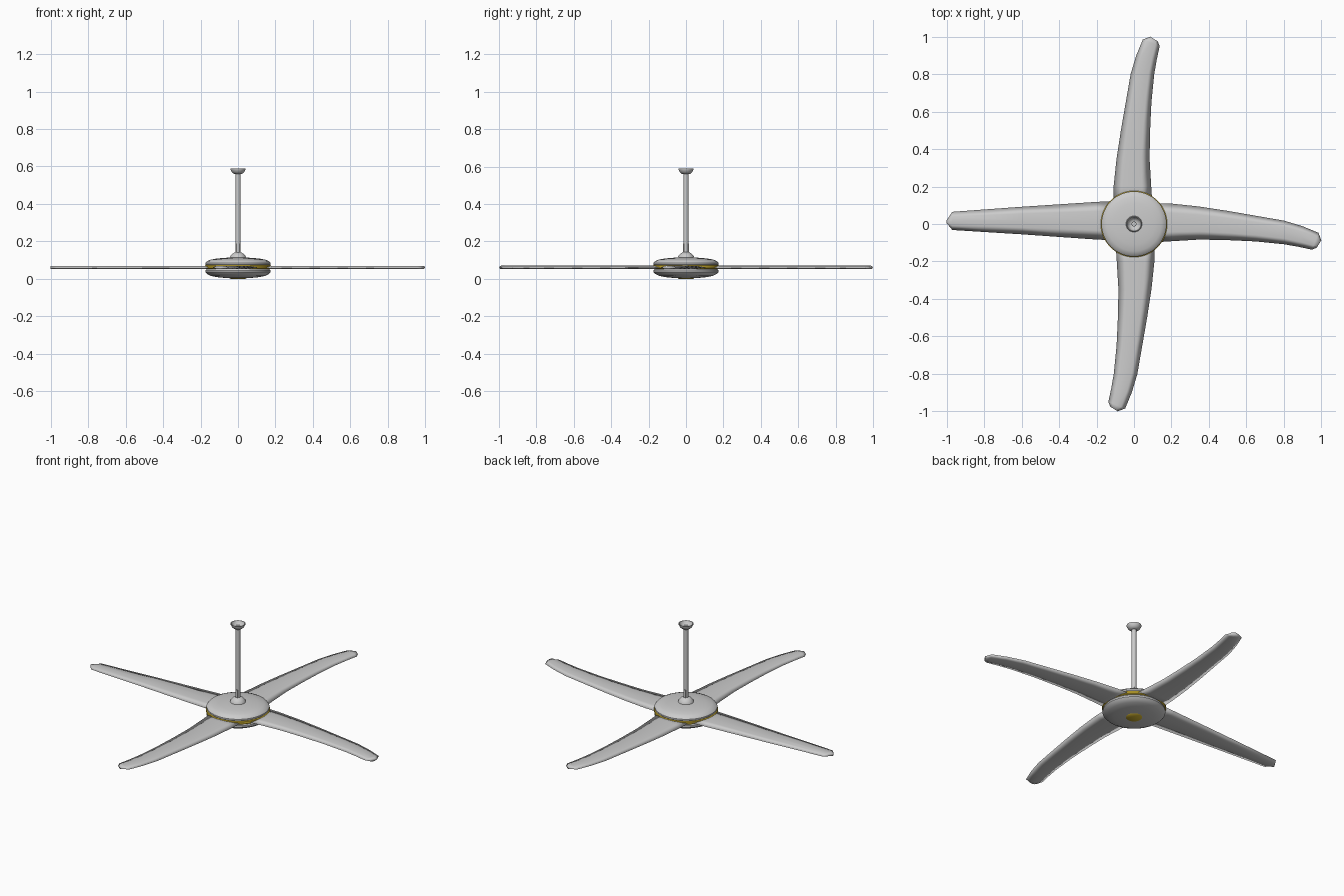
import bpy, bmesh, math
from mathutils import Matrix

if "Cube" in bpy.data.objects:
    bpy.data.objects.remove(bpy.data.objects["Cube"])


def material(name, rgb):
    m = bpy.data.materials.new(name)
    m.diffuse_color = (*rgb, 1)
    m.use_nodes = True
    m.node_tree.nodes["Principled BSDF"].inputs["Base Color"].default_value = m.diffuse_color
    return m


GREY = material("light grey", (0.6, 0.6, 0.6))
YELLOW = material("warm yellow", (0.65, 0.46, 0.03))


def finish(bm, name, mat, angle=40):
    bmesh.ops.recalc_face_normals(bm, faces=bm.faces)
    me = bpy.data.meshes.new(name)
    bm.to_mesh(me)
    bm.free()
    me.materials.append(mat)
    ob = bpy.data.objects.new(name, me)
    bpy.context.collection.objects.link(ob)
    bpy.ops.object.select_all(action='DESELECT')
    ob.select_set(True)
    bpy.context.view_layer.objects.active = ob
    if angle >= 180:
        bpy.ops.object.shade_smooth()
    else:
        bpy.ops.object.shade_smooth_by_angle(angle=math.radians(angle))
    return ob


def lathe(name, profile, mat, n=48):
    """Spin an (r, z) profile round the z axis."""
    bm = bmesh.new()
    vs = [bm.verts.new((r, 0, z)) for r, z in profile]
    es = [bm.edges.new(p) for p in zip(vs, vs[1:])]
    bmesh.ops.spin(bm, geom=vs + es, cent=(0, 0, 0), axis=(0, 0, 1),
                   angle=2 * math.pi, steps=n, use_duplicate=False)
    bmesh.ops.remove_doubles(bm, verts=bm.verts, dist=1e-5)
    return finish(bm, name, mat)


def blade(name, stations, turn):
    """Lens section lofted through (x_hi, y_hi, x_lo, y_lo) edge pairs."""
    bm = bmesh.new()
    z, t = 0.061, 0.009
    rings = []
    for xa, ya, xb, yb in stations:
        def at(f, dz):
            return bm.verts.new((xa + (xb - xa) * f, ya + (yb - ya) * f, z + dz))
        rings.append([at(0, 0), at(.25, t * .8), at(.5, t), at(.75, t * .8),
                      at(1, 0), at(.75, -t * .8), at(.5, -t), at(.25, -t * .8)])
    for a, b in zip(rings, rings[1:]):
        for i in range(8):
            j = (i + 1) % 8
            bm.faces.new((a[i], a[j], b[j], b[i]))
    bm.faces.new(rings[0])
    bm.faces.new(rings[-1])
    bm.transform(Matrix.Rotation(math.radians(turn), 4, 'Z'))
    return finish(bm, name, GREY, 180)


# Blades: three swept, one straight
swept = [(.08, .112, .08, -.1), (.2, .109, .2, -.092), (.35, .093, .35, -.083),
         (.5, .07, .5, -.086), (.65, .044, .65, -.093), (.8, .018, .8, -.108),
         (.9, -.012, .88, -.122), (.985, -.047, .95, -.137), (1, -.087, .975, -.127)]
straight = [(.08, .088, .08, -.124), (.2, .083, .2, -.118), (.6, .055, .6, -.092),
            (.97, .032, .97, -.065), (1, -.004, 1, -.02)]
for nm, turn in (("right", 0), ("back", 90), ("front", 270)):
    blade(nm + "_blade", swept, turn)
blade("left_blade", straight, 180)

# Motor housing: two rounded shells round a yellow core
lathe("upper_shell", [(0, .114), (.06, .113), (.11, .109), (.145, .103), (.165, .095),
                      (.174, .085), (.174, .076), (.168, .069), (0, .069)], GREY)
lathe("lower_shell", [(0, .003), (.06, .004), (.11, .009), (.145, .016), (.165, .026),
                      (.174, .036), (.174, .046), (.168, .053), (0, .053)], GREY)
lathe("motor_core", [(0, .053), (.172, .053), (.177, .057), (.177, .07), (.172, .074),
                     (0, .074)], YELLOW)
lathe("bottom_cap", [(0, 0), (.04, 0), (.046, .005), (0, .006)], YELLOW, 32)

# Down rod with its lower cover, clip and ceiling cup
lathe("rod_cover", [(.044, .108), (.042, .12), (.032, .132), (.018, .142), (0, .143)], GREY, 32)
lathe("down_rod", [(0, .11), (.0135, .11), (.0135, .575), (0, .575)], GREY, 24)
bm = bmesh.new()
bmesh.ops.create_cube(bm, size=1, matrix=Matrix.Translation((0, 0, .165))
                      @ Matrix.Diagonal((.016, .03, .05, 1)))
finish(bm, "rod_clip", GREY)
lathe("ceiling_cup", [(.012, .56), (.022, .561), (.033, .57), (.041, .585), (.041, .59),
                      (.037, .59), (.03, .575), (.02, .567), (.012, .566)], GREY, 32)
